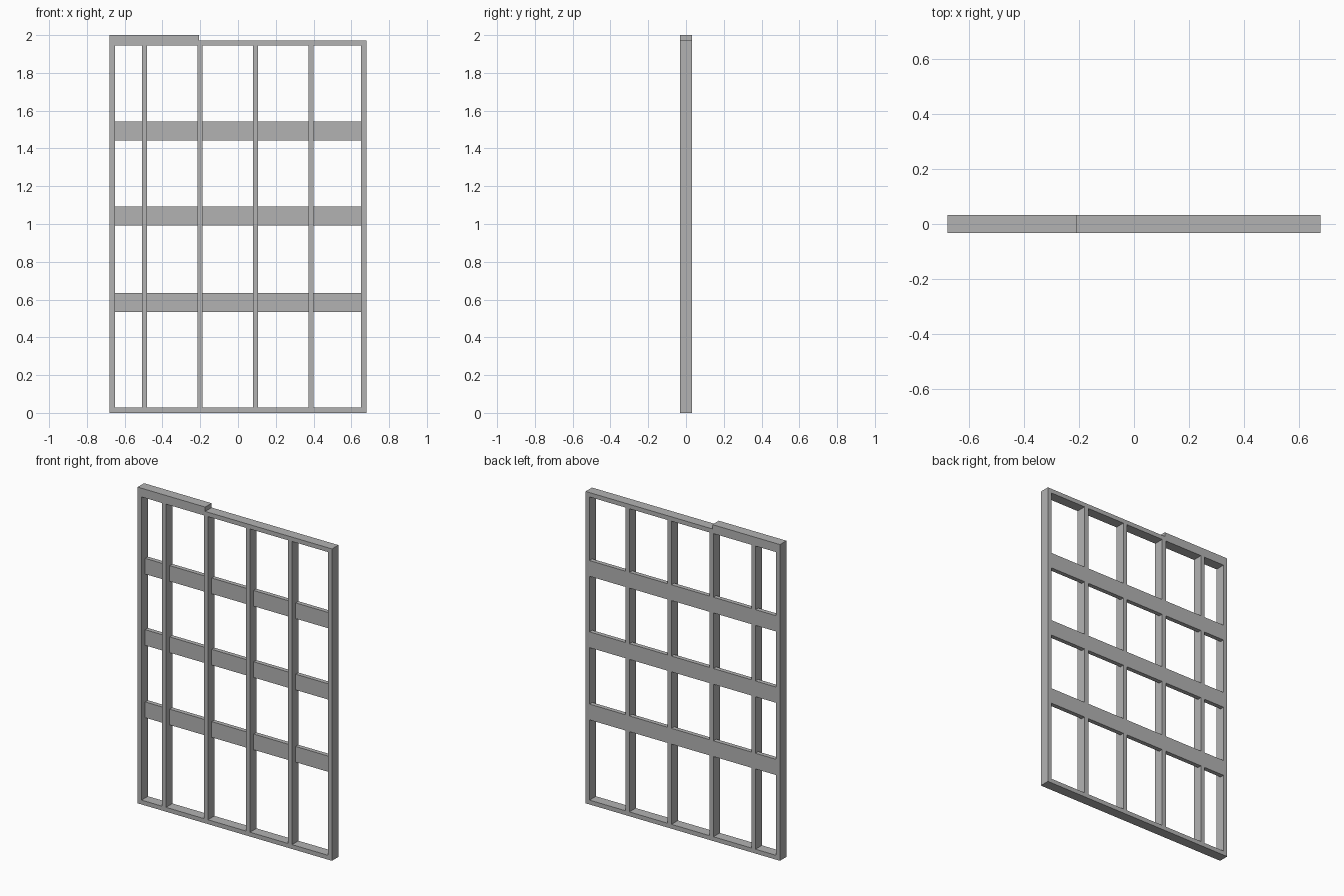
import bpy

# Remove the default object
if "Cube" in bpy.data.objects:
    bpy.data.objects.remove(bpy.data.objects["Cube"], do_unlink=True)

# Single plain grey
GREY = (0.45, 0.45, 0.45, 1.0)
mat = bpy.data.materials.new("plain grey")
mat.use_nodes = True
mat.diffuse_color = GREY
mat.node_tree.nodes["Principled BSDF"].inputs["Base Color"].default_value = GREY

HALF_W = 0.68      # half width of the wall frame
HALF_D = 0.032     # half depth of the timber
T = 0.0275         # timber thickness
PLATE_TOP = 2 - T  # top of the full-width plate


def board(name, x0, x1, y0, y1, z0, z1):
    """Box-shaped board between two corners."""
    xs, ys, zs = (x0, x1), (y0, y1), (z0, z1)
    verts = [(x, y, z) for x in xs for y in ys for z in zs]
    faces = [(0, 1, 3, 2), (4, 6, 7, 5), (0, 4, 5, 1),
             (2, 3, 7, 6), (0, 2, 6, 4), (1, 5, 7, 3)]
    mesh = bpy.data.meshes.new(name)
    mesh.from_pydata(verts, [], faces)
    mesh.materials.append(mat)
    obj = bpy.data.objects.new(name, mesh)
    bpy.context.collection.objects.link(obj)
    return obj


# Bottom and top plates, with a short doubled plate at one end
board("bottom_plate", -HALF_W, HALF_W, -HALF_D, HALF_D, 0, T)
board("top_plate", -HALF_W, HALF_W, -HALF_D, HALF_D, PLATE_TOP - T, PLATE_TOP)
board("short_upper_plate", -HALF_W, -0.207, -HALF_D, HALF_D, PLATE_TOP, 2)

# End studs
for side, x in (("right", -HALF_W), ("left", HALF_W - T)):
    board(side + "_end_stud", x, x + T, -HALF_D, HALF_D, T, PLATE_TOP - T)

# Horizontal rails, flush with the back
RAIL_H = 0.0995
RAIL_FRONT = HALF_D - T
rail_bottoms = (0.535, 0.992, 1.443)
for i, z in enumerate(rail_bottoms):
    board(f"rail_{i + 1}", -HALF_W + T, HALF_W - T, RAIL_FRONT, HALF_D, z, z + RAIL_H)

# Inner studs, notched at the back around the rails
gaps = [T] + [v for z in rail_bottoms for v in (z, z + RAIL_H)] + [PLATE_TOP - T]
for i in range(4):
    x = -0.495 + 0.294 * i
    x0, x1 = x - T / 2, x + T / 2
    board(f"inner_stud_{i + 1}", x0, x1, -HALF_D, RAIL_FRONT, T, PLATE_TOP - T)
    for j in range(0, len(gaps), 2):
        board(f"inner_stud_{i + 1}_back_{j // 2 + 1}", x0, x1,
              RAIL_FRONT, HALF_D, gaps[j], gaps[j + 1])
